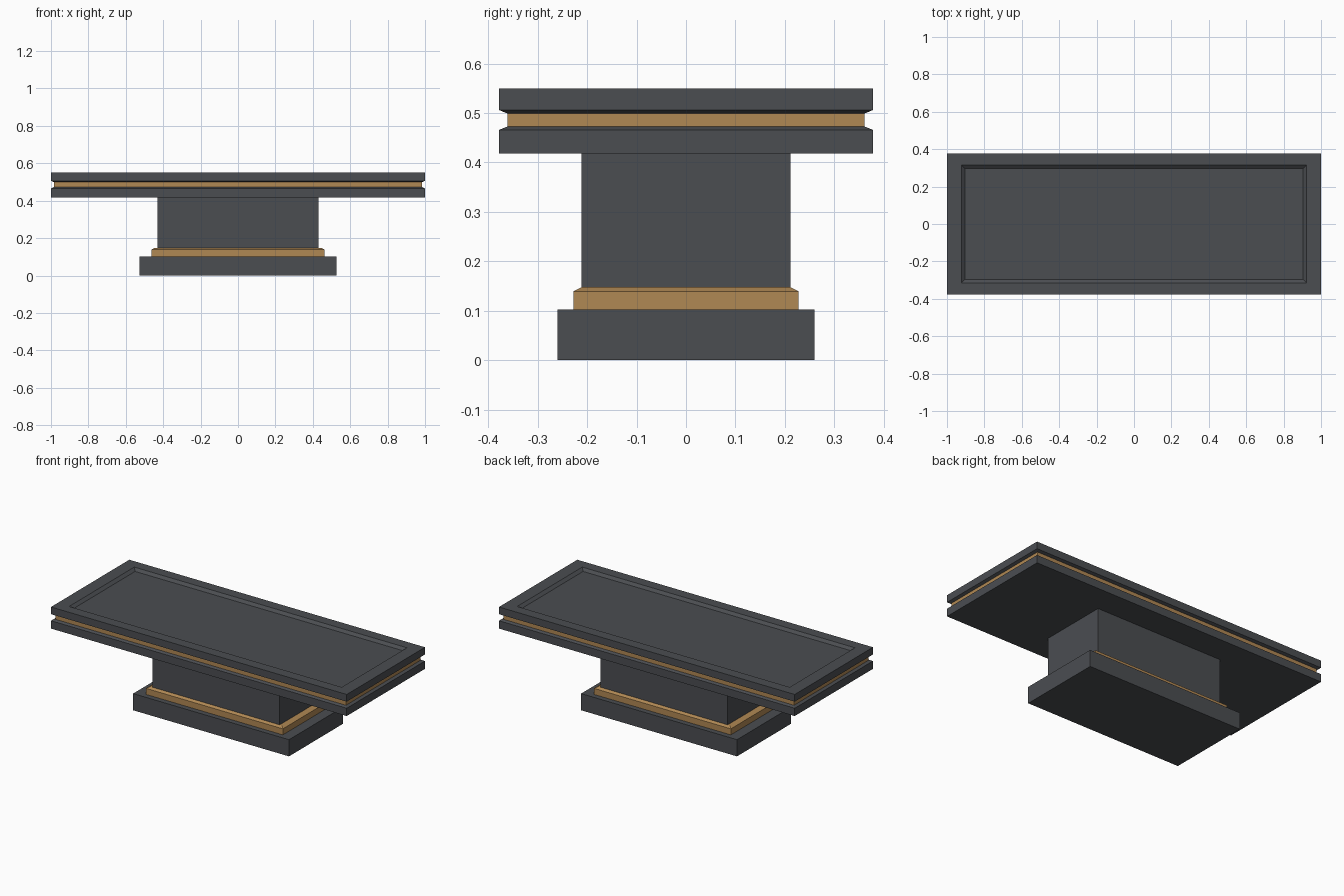
import bpy, bmesh

if "Cube" in bpy.data.objects:
    bpy.data.objects.remove(bpy.data.objects["Cube"])

def material(name, rgb):
    m = bpy.data.materials.new(name)
    m.diffuse_color = (*rgb, 1)
    m.use_nodes = True
    m.node_tree.nodes["Principled BSDF"].inputs["Base Color"].default_value = m.diffuse_color
    return m

charcoal = material("charcoal", (0.070, 0.075, 0.083))
bronze = material("bronze", (0.434, 0.246, 0.087))

def stack(name, rings, mat):
    """Loft rectangles given as (half_x, half_y, z) and cap both ends."""
    bm = bmesh.new()
    loops = [[bm.verts.new((sx * hx, sy * hy, z))
              for sx, sy in ((-1, -1), (1, -1), (1, 1), (-1, 1))]
             for hx, hy, z in rings]
    for a, b in zip(loops, loops[1:]):
        for i in range(4):
            j = (i + 1) % 4
            bm.faces.new((a[i], a[j], b[j], b[i]))
    bm.faces.new(loops[0][::-1])
    bm.faces.new(loops[-1])
    mesh = bpy.data.meshes.new(name)
    bm.to_mesh(mesh)
    bm.free()
    mesh.materials.append(mat)
    ob = bpy.data.objects.new(name, mesh)
    bpy.context.collection.objects.link(ob)
    return ob

# Plinth, bronze moulding and pedestal
stack("base_plinth", [(0.527, 0.26, 0), (0.527, 0.26, 0.102)], charcoal)
stack("base_trim", [(0.463, 0.228, 0.102), (0.463, 0.228, 0.139),
                    (0.445, 0.211, 0.148)], bronze)
stack("pedestal", [(0.43, 0.211, 0.102), (0.43, 0.211, 0.418)], charcoal)

# Table top: lower slab, recessed bronze band, upper slab with sunken panel
stack("lower_slab", [(1, 0.378, 0.418), (1, 0.378, 0.466),
                     (0.983, 0.361, 0.473)], charcoal)
stack("edge_band", [(0.983, 0.361, 0.473), (0.983, 0.361, 0.499)], bronze)
stack("upper_slab", [(0.983, 0.361, 0.499), (1, 0.378, 0.506), (1, 0.378, 0.55),
                     (0.922, 0.315, 0.55), (0.904, 0.297, 0.535)], charcoal)
